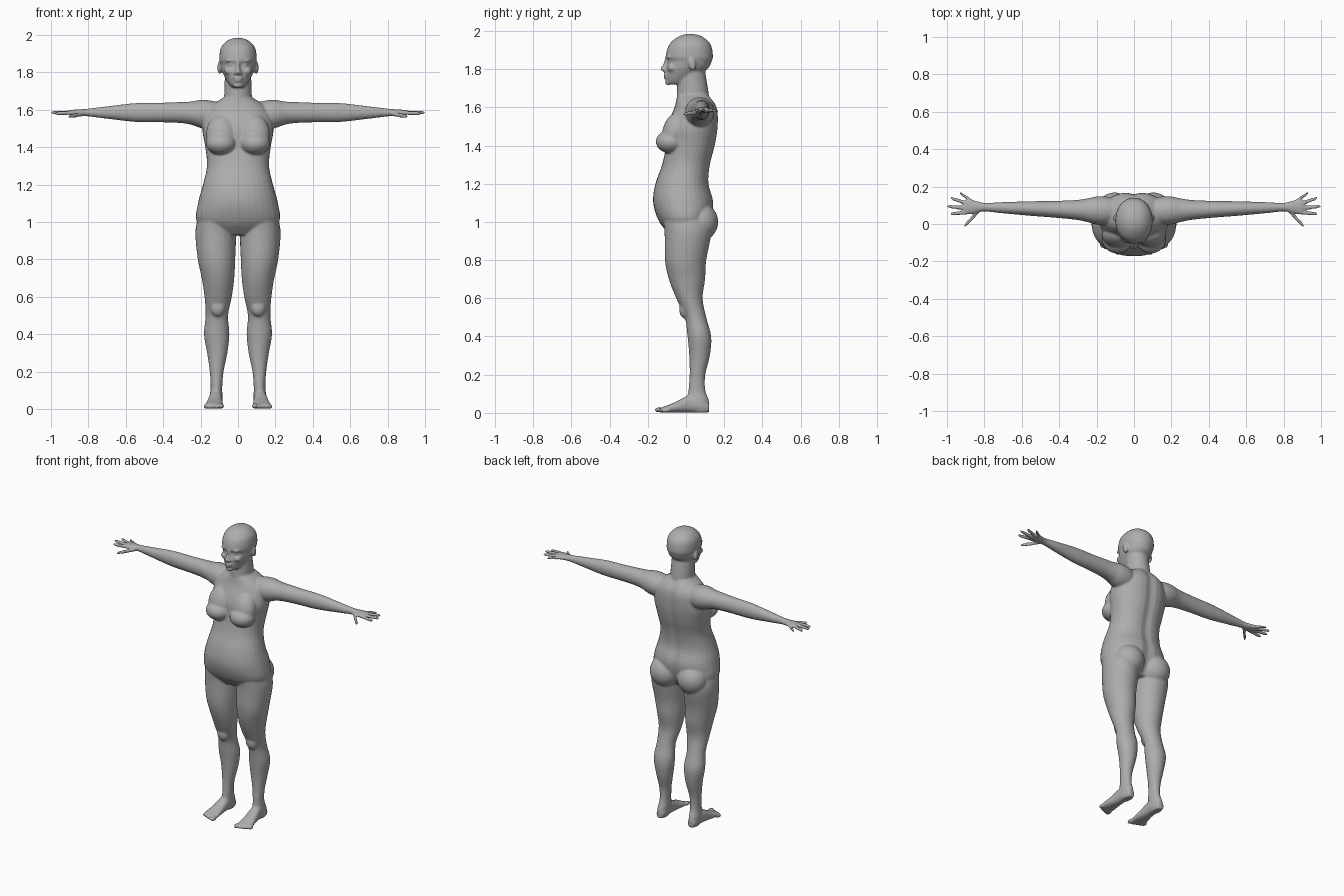
import bpy
import bmesh
import math
from mathutils import Vector, Matrix

cube = bpy.data.objects.get("Cube")
if cube:
    bpy.data.objects.remove(cube, do_unlink=True)

# Single flat grey for the whole figure
grey = (.42, .42, .42, 1)
skin = bpy.data.materials.new("grey_clay")
skin.use_nodes = True
skin.diffuse_color = grey
skin.node_tree.nodes["Principled BSDF"].inputs["Base Color"].default_value = grey

bm = bmesh.new()
SEGMENTS = 32
STEPS = 4


def spline(before, start, end, after, t):
    """Catmull-Rom value between start and end."""
    slope_in = (end - before) / 2
    slope_out = (after - start) / 2
    rise = end - start
    curve = 3 * rise - 2 * slope_in - slope_out
    twist = slope_in + slope_out - 2 * rise
    return start + t * (slope_in + t * (curve + t * twist))


def smooth_rows(rows):
    """Fill in rows between the given ones along a smooth curve."""
    padded = [rows[0], *rows, rows[-1]]
    for window in zip(padded, padded[1:], padded[2:], padded[3:]):
        for step in range(STEPS):
            yield [spline(*column, step / STEPS) for column in zip(*window)]
    yield rows[-1]


def loft(rows, axis, side=1, power=2, groove=0):
    """Skin rows of position, centre u, centre v, radius u, radius v."""
    rings = []
    for position, centre_u, centre_v, radius_u, radius_v in smooth_rows(rows):
        ring = []
        for k in range(SEGMENTS):
            angle = math.tau * k / SEGMENTS
            cosine, sine = math.cos(angle), math.sin(angle)
            u = radius_u * math.copysign(abs(cosine) ** (2 / power), cosine)
            v = radius_v * math.copysign(abs(sine) ** (2 / power), sine)
            if sine > 0:
                v -= groove * math.exp(-(u / .03) ** 2)
            u, v = centre_u + u, centre_v + v
            point = {"x": (position, u, v),
                     "y": (u, position, v),
                     "z": (u, v, position)}[axis]
            ring.append(bm.verts.new((point[0] * side, point[1], point[2])))
        rings.append(ring)
    for lower, upper in zip(rings, rings[1:]):
        for k in range(SEGMENTS):
            bm.faces.new((lower[k - 1], lower[k], upper[k], upper[k - 1]))
    bm.faces.new(rings[0])
    bm.faces.new(rings[-1])


def trunk(rows, **options):
    """Centred upright loft from height, half width, front and back."""
    loft([(height, 0, (front + back) / 2, width, (back - front) / 2)
          for height, width, front, back in rows], "z", **options)


def blob(centre, radii, side=1, tilt=0):
    x, y, z = centre
    place = Matrix.Translation((x * side, y, z))
    turn = Matrix.Rotation(tilt, 4, "X")
    stretch = Matrix.Diagonal((*radii, 1))
    bmesh.ops.create_uvsphere(bm, u_segments=24, v_segments=16, radius=1,
                              matrix=place @ turn @ stretch)


def finger(base, tip, radius, side):
    """Round-ended tube from the palm to a fingertip."""
    base, tip = Vector(base), Vector(tip)
    rows = []
    for along in (0, .5, .85, .96, 1):
        taper = radius * math.sqrt(1.1 - along ** 8)
        rows.append((*base.lerp(tip, along), taper, taper))
    loft(rows, "x", side)


# Torso with a shallow spine groove
trunk([(.93, .13, -.08, .09),
       (1, .22, -.14, .13),
       (1.1, .214, -.172, .147),
       (1.2, .187, -.16, .122),
       (1.3, .166, -.125, .13),
       (1.4, .175, -.105, .155),
       (1.5, .19, -.1, .17),
       (1.6, .165, -.06, .165),
       (1.67, .07, -.045, .12)],
      power=2.2, groove=.012)

# Neck
trunk([(1.56, .07, -.04, .12),
       (1.66, .074, -.048, .12),
       (1.79, .07, -.04, .1)])

# Head
trunk([(1.72, .03, -.09, -.02),
       (1.74, .05, -.103, .03),
       (1.8, .084, -.105, .112),
       (1.84, .094, -.096, .134),
       (1.87, .1, -.106, .141),
       (1.93, .092, -.087, .129),
       (1.97, .056, -.04, .086),
       (1.984, .014, .005, .04)],
      power=2.1)

# Nose, lips and chin
trunk([(1.865, .011, -.109, -.07),
       (1.83, .011, -.118, -.07),
       (1.8, .017, -.135, -.07),
       (1.786, .012, -.118, -.07)])
blob((0, -.104, 1.77), (.027, .014, .007))
blob((0, -.103, 1.755), (.023, .014, .008))
blob((0, -.093, 1.73), (.025, .017, .014))

for side in (1, -1):
    # Eye, brow, cheek, nostril and ear
    blob((.036, -.078, 1.84), (.017, .016, .01), side)
    blob((.037, -.088, 1.863), (.03, .014, .008), side)
    blob((.045, -.072, 1.806), (.028, .026, .022), side)
    blob((.013, -.112, 1.795), (.011, .012, .009), side)
    blob((.098, .032, 1.825), (.012, .02, .034), side, tilt=.2)

    # Chest and seat
    blob((.09, -.078, 1.42), (.082, .08, .062), side)
    blob((.088, -.06, 1.47), (.082, .064, .105), side, tilt=-.25)
    blob((.103, .072, 1), (.1, .097, .1), side)

    # Arm from collar to palm: reach, depth and thickness
    arm = [(.06, .05, .06),
           (.14, .075, .075),
           (.2, .075, .075),
           (.25, .063, .062),
           (.31, .053, .056),
           (.42, .045, .052),
           (.55, .039, .05),
           (.7, .03, .033),
           (.8, .023, .021),
           (.85, .034, .017),
           (.89, .041, .014),
           (.91, .03, .01)]
    loft([(reach, .066 + .03 * reach, 1.585 - thickness * max(0, .3 - reach), depth, thickness)
          for reach, depth, thickness in arm], "x", side)

    # Fingers and thumb
    finger((.87, .063, 1.584), (.983, .054, 1.58), .01, side)
    finger((.87, .083, 1.584), (1, .095, 1.585), .01, side)
    finger((.87, .102, 1.584), (.982, .14, 1.584), .01, side)
    finger((.855, .115, 1.583), (.933, .167, 1.58), .009, side)
    finger((.825, .075, 1.578), (.908, -.012, 1.563), .012, side)

    # Leg from hip to heel: height, inset, depth centre and radii
    leg = [(1.02, .115, 0, .1, .12),
           (.94, .119, .01, .109, .122),
           (.8, .115, -.002, .1, .108),
           (.7, .107, .005, .087, .095),
           (.6, .106, .018, .073, .069),
           (.5, .113, .05, .06, .056),
           (.4, .114, .07, .068, .062),
           (.3, .111, .071, .054, .054),
           (.2, .114, .06, .037, .041),
           (.12, .115, .057, .031, .044),
           (.06, .118, .065, .034, .056),
           (.002, .118, .077, .026, .045)]
    loft(leg, "z", side)
    blob((.108, -.008, .545), (.04, .028, .05), side)

    # Foot, resting on the ground: position, inset, width and height
    foot = [(.12, .118, .022, .025),
            (.08, .118, .034, .038),
            (.02, .12, .036, .046),
            (-.04, .124, .042, .031),
            (-.1, .128, .05, .018),
            (-.125, .128, .045, .014)]
    loft([(position, inset, height + .002, width, height)
          for position, inset, width, height in foot], "y", side, power=2.3)

    # Toes, shrinking outwards
    blob((.09, -.138, .016), (.016, .027, .014), side)
    for toe in range(1, 5):
        blob((.095 + .0195 * toe, -.142 + .009 * toe, .013), (.01, .022, .012), side)

# Fuse all parts into one smooth skin
bmesh.ops.recalc_face_normals(bm, faces=bm.faces)
mesh = bpy.data.meshes.new("body")
bm.to_mesh(mesh)
bm.free()
mesh.materials.append(skin)
body = bpy.data.objects.new("body", mesh)
bpy.context.collection.objects.link(body)
remesh = body.modifiers.new("fuse", "REMESH")
remesh.mode = "VOXEL"
remesh.voxel_size = .006
remesh.use_smooth_shade = True
soften = body.modifiers.new("soften", "SMOOTH")
soften.factor = .5
soften.iterations = 5
